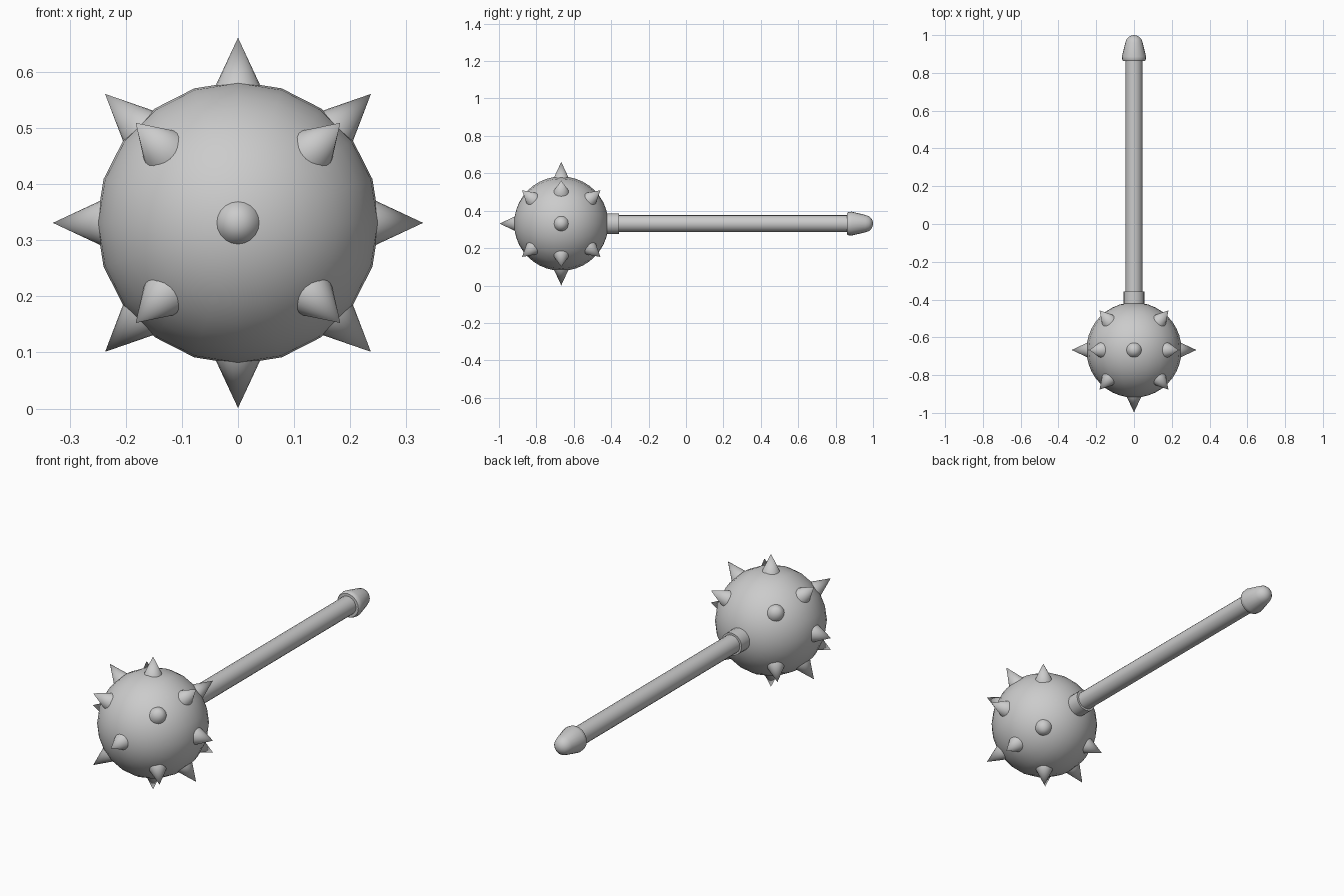
import bpy, bmesh
from math import sin, cos, pi, radians
from mathutils import Vector, Matrix

if "Cube" in bpy.data.objects:
    bpy.data.objects.remove(bpy.data.objects["Cube"])

CENTRE = Vector((0, -0.667, 0.331))
BALL_R = 0.252
TIP, BASE, SPIKE_R = 0.33, 0.24, 0.042


def finish(bm, name, angle=35):
    bmesh.ops.recalc_face_normals(bm, faces=bm.faces)
    mesh = bpy.data.meshes.new(name)
    bm.to_mesh(mesh)
    bm.free()
    ob = bpy.data.objects.new(name, mesh)
    bpy.context.collection.objects.link(ob)
    bpy.ops.object.select_all(action='DESELECT')
    ob.select_set(True)
    bpy.context.view_layer.objects.active = ob
    bpy.ops.object.shade_smooth_by_angle(angle=radians(angle))
    return ob


def lathe(name, profile, sides=20, angle=35):
    """Spin (y, radius) points around the handle axis."""
    bm = bmesh.new()
    verts = [bm.verts.new((0, y, CENTRE.z + r)) for y, r in profile]
    edges = [bm.edges.new(pair) for pair in zip(verts, verts[1:])]
    bmesh.ops.spin(bm, geom=verts + edges, cent=(0, 0, CENTRE.z),
                   axis=(0, 1, 0), angle=2 * pi, steps=sides)
    bmesh.ops.remove_doubles(bm, verts=bm.verts, dist=1e-5)
    return finish(bm, name, angle)


# Ball head
rings = 20
lathe("ball_head", [(CENTRE.y - BALL_R * cos(pi * i / rings),
                     BALL_R * sin(pi * i / rings)) for i in range(rings + 1)])

# Handle, collar and pommel
lathe("handle", [(-0.43, 0), (-0.43, 0.045), (0.88, 0.045), (0.88, 0)])
lathe("collar", [(-0.43, 0), (-0.43, 0.055), (-0.358, 0.055), (-0.358, 0)])
lathe("pommel", [(0.862, 0), (0.862, 0.058), (0.868, 0.062), (0.886, 0.064),
                 (0.96, 0.046), (0.978, 0.04), (0.991, 0.028),
                 (0.998, 0.014), (1.0, 0)], angle=40)

# Spikes: five along the axes, four around the sides, eight on the corners
signs = (-1, 1)
directions = [(-1, 0, 0), (1, 0, 0), (0, 0, -1), (0, 0, 1), (0, -1, 0)]
directions += [(x, 0, 0.97 * z) for x in signs for z in signs]
directions += [(0.18, 0.207 * y, 0.176 * z) for y in signs for z in signs]
directions += [(-0.18, 0.207 * y, 0.176 * z) for y in signs for z in signs]

for i, d in enumerate(directions):
    d = Vector(d).normalized()
    turn = d.to_track_quat('Z', 'Y').to_matrix().to_4x4()
    bm = bmesh.new()
    bmesh.ops.create_cone(
        bm, cap_ends=True, segments=20, radius1=SPIKE_R, radius2=0,
        depth=TIP - BASE,
        matrix=Matrix.Translation(CENTRE + d * (TIP + BASE) / 2) @ turn)
    bmesh.ops.remove_doubles(bm, verts=bm.verts, dist=1e-5)
    finish(bm, f"spike_{i + 1}")
